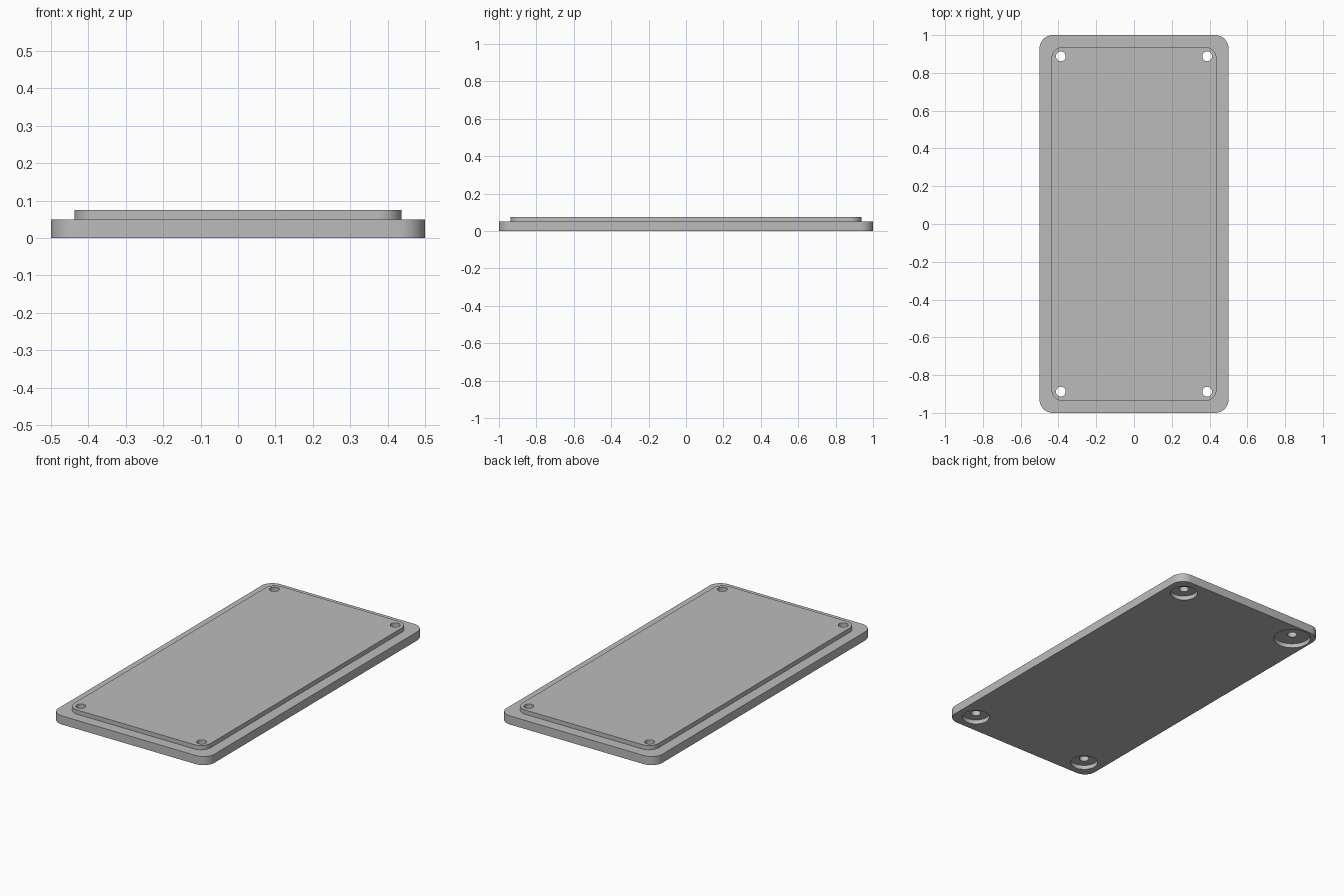
import bpy
import bmesh
from math import sin, cos, pi

cube = bpy.data.objects.get("Cube")
if cube:
    bpy.data.objects.remove(cube)

grey = bpy.data.materials.new("mid grey")
grey.use_nodes = True
colour = (0.5, 0.5, 0.5, 1)
grey.diffuse_color = colour
grey.node_tree.nodes["Principled BSDF"].inputs["Base Color"].default_value = colour


def rounded_ring(half_x, half_y, radius, z, centre=(0, 0), steps=12):
    """Rounded rectangle; a circle when both half sizes equal the radius."""
    ring = []
    for corner, (sx, sy) in enumerate([(1, 1), (-1, 1), (-1, -1), (1, -1)]):
        for i in range(steps):
            a = (corner + i / (steps - 1)) * pi / 2
            ring.append((centre[0] + sx * (half_x - radius) + radius * cos(a),
                         centre[1] + sy * (half_y - radius) + radius * sin(a), z))
    return ring


def stack_rings(bm, rings):
    """Closed solid through a stack of rings with equal point counts."""
    loops = [[bm.verts.new(p) for p in ring] for ring in rings]
    for low, high in zip(loops, loops[1:]):
        for i in range(len(low)):
            j = (i + 1) % len(low)
            bm.faces.new((low[i], low[j], high[j], high[i]))
    bm.faces.new(loops[0][::-1])
    bm.faces.new(loops[-1])


def make_object(name, bm):
    bmesh.ops.remove_doubles(bm, verts=bm.verts, dist=1e-5)
    bmesh.ops.recalc_face_normals(bm, faces=bm.faces)
    mesh = bpy.data.meshes.new(name)
    bm.to_mesh(mesh)
    bm.free()
    mesh.materials.append(grey)
    obj = bpy.data.objects.new(name, mesh)
    bpy.context.collection.objects.link(obj)
    return obj


# Stepped cover plate with a raised centre panel
bm = bmesh.new()
stack_rings(bm, [rounded_ring(0.5, 1, 0.07, 0),
                 rounded_ring(0.5, 1, 0.07, 0.05),
                 rounded_ring(0.4375, 0.9375, 0.0625, 0.05),
                 rounded_ring(0.4375, 0.9375, 0.0625, 0.075)])
plate = make_object("cover_plate", bm)

# Corner screw holes, counterbored from below; back left-hand one is wider
bm = bmesh.new()
hole = 0.026
for sx in (-1, 1):
    for sy in (-1, 1):
        bore = 0.1 if (sx, sy) == (-1, 1) else 0.074
        centre = (sx * 0.3875, sy * 0.8875)
        stack_rings(bm, [rounded_ring(r, r, r, z, centre) for r, z in
                         [(bore, -0.05), (bore, 0.025), (hole, 0.025), (hole, 0.1)]])
cutter = make_object("screw_hole_cutter", bm)
cutter.hide_render = True

cut = plate.modifiers.new("screw holes", 'BOOLEAN')
cut.operation = 'DIFFERENCE'
cut.solver = 'EXACT'
cut.object = cutter

bpy.ops.object.select_all(action='DESELECT')
plate.select_set(True)
bpy.context.view_layer.objects.active = plate
bpy.ops.object.modifier_apply(modifier=cut.name)
bpy.data.objects.remove(cutter)
bpy.ops.object.shade_smooth_by_angle(angle=pi / 6)
